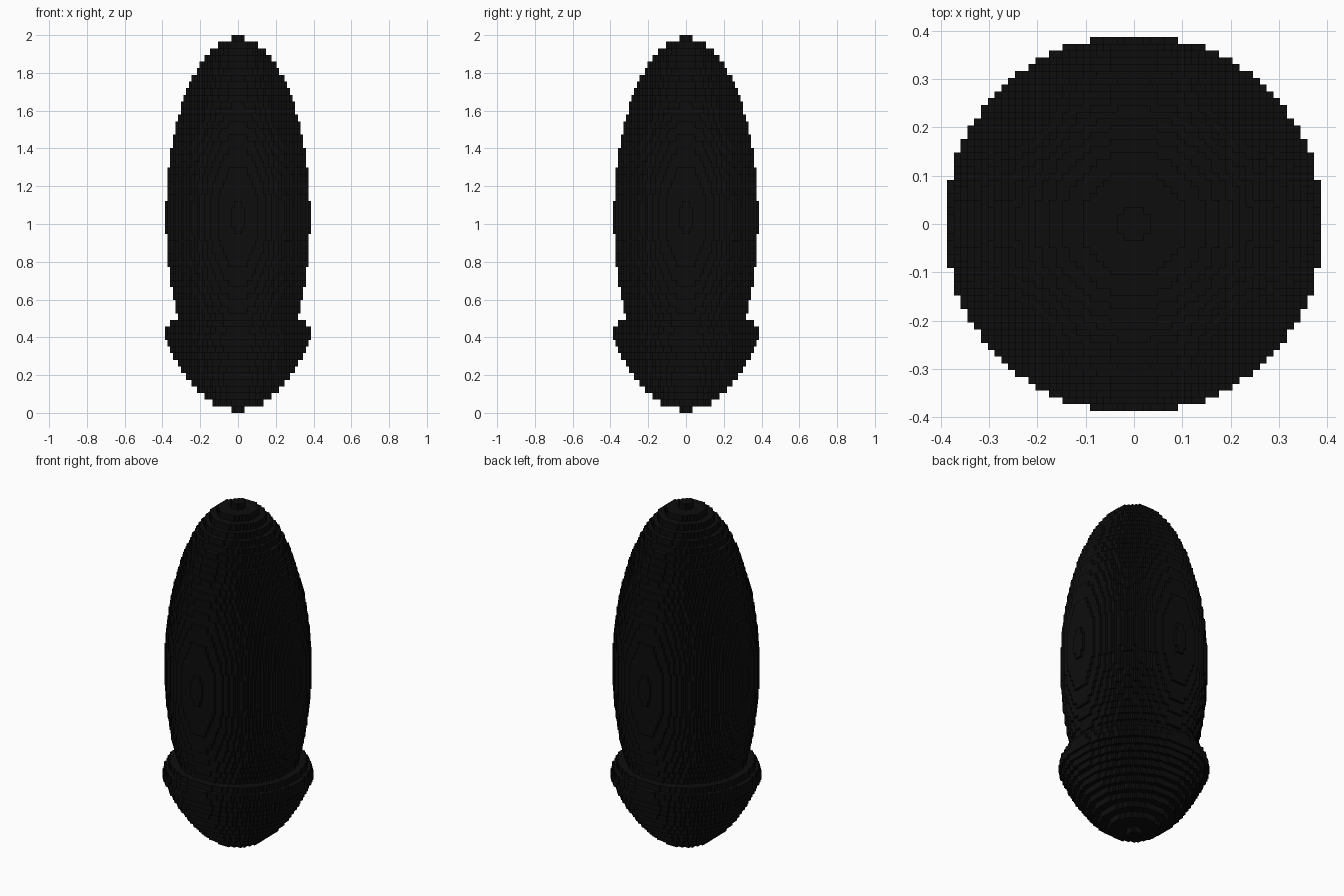
import bpy, bmesh

if "Cube" in bpy.data.objects:
    bpy.data.objects.remove(bpy.data.objects["Cube"])

# Stepped solid: 55 x 55 columns, 57 layers
CELL = 2 / 142
LAYER = 2 / 57
HALF, LAYERS, CUP_TOP = 28, 57, 14


def radius_sq(k):
    """Squared disc radius (in cells) of layer k."""
    if k < 0 or k >= LAYERS:
        return -1
    if k < 12:                       # bowl of the cup
        return 7 + 81 * k - k * k
    if k < CUP_TOP:                  # rounded rim of the cup
        return (745, 660)[k - 12]
    return 735 - (k - 29) ** 2       # long rounded body


def filled(i, j, k):
    return i * i + j * j <= radius_sq(k)


# Outward direction and its two in-plane axes (u x v = direction)
SIDES = []
for axis in range(3):
    for sign in (1, -1):
        d, u, v = [0] * 3, [0] * 3, [0] * 3
        d[axis] = sign
        u[(axis + 1) % 3] = sign
        v[(axis + 2) % 3] = 1
        SIDES.append((d, u, v))


def stepped_part(name, layers, mat):
    bm = bmesh.new()
    verts = {}

    def vert(p):
        if p not in verts:
            verts[p] = bm.verts.new((p[0] * CELL / 2, p[1] * CELL / 2,
                                     (p[2] + 1) * LAYER / 2))
        return verts[p]

    for k in layers:
        for i in range(-HALF, HALF + 1):
            for j in range(-HALF, HALF + 1):
                if not filled(i, j, k):
                    continue
                c = (i, j, k)
                for d, u, v in SIDES:
                    if filled(*(c[n] + d[n] for n in range(3))):
                        continue
                    bm.faces.new([vert(tuple(2 * c[n] + d[n] + a * u[n] + b * v[n]
                                             for n in range(3)))
                                  for a, b in ((-1, -1), (1, -1), (1, 1), (-1, 1))])
    mesh = bpy.data.meshes.new(name)
    bm.to_mesh(mesh)
    bm.free()
    mesh.materials.append(mat)
    obj = bpy.data.objects.new(name, mesh)
    bpy.context.collection.objects.link(obj)
    return obj


black = bpy.data.materials.new("black")
black.diffuse_color = (0.004, 0.004, 0.004, 1)
black.use_nodes = True
black.node_tree.nodes["Principled BSDF"].inputs["Base Color"].default_value = black.diffuse_color

# Bowl-shaped cup at the bottom, long rounded body above it
stepped_part("cup", range(CUP_TOP), black)
stepped_part("body", range(CUP_TOP, LAYERS), black)
